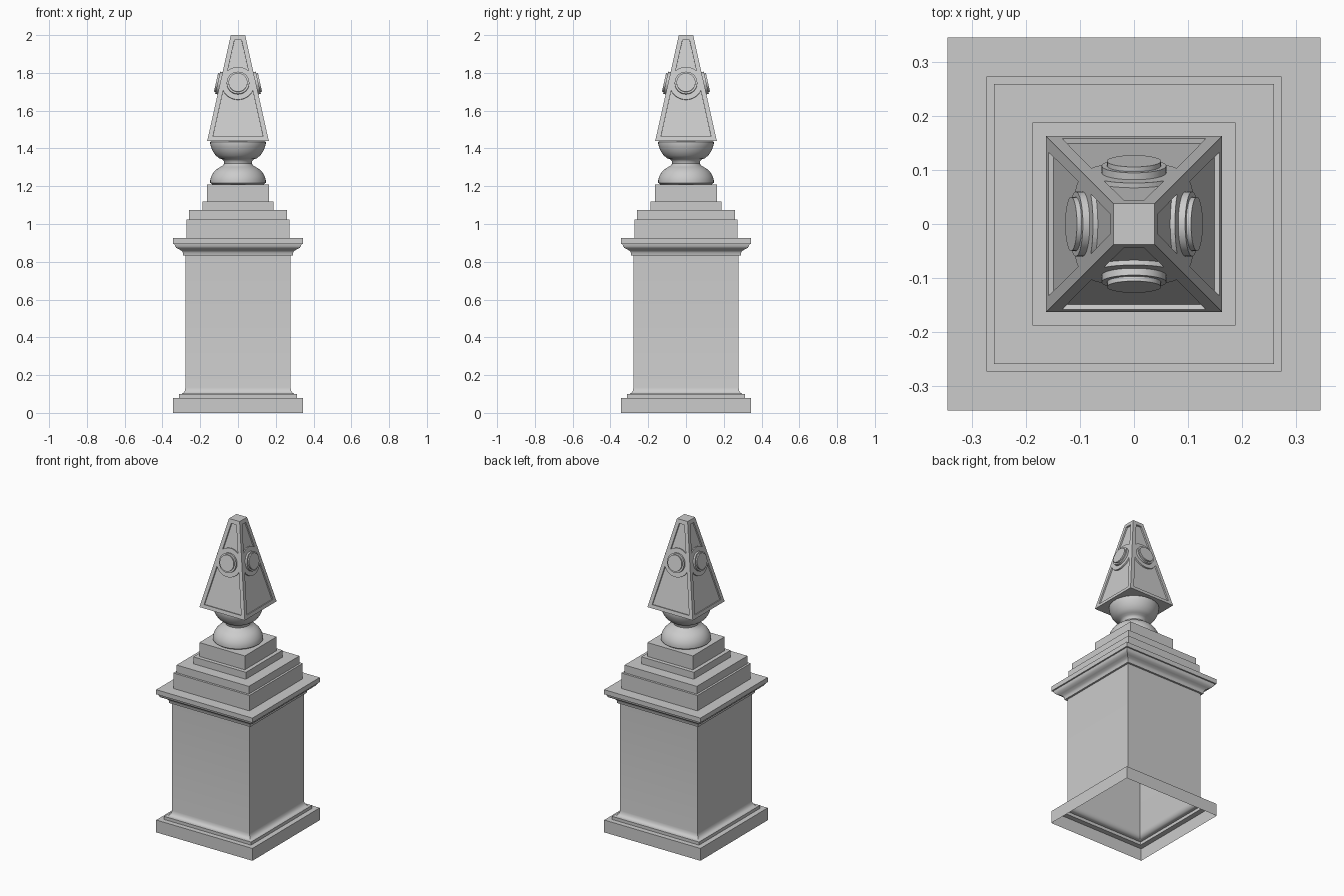
import bpy, bmesh, math
from mathutils import Matrix, Vector

cube = bpy.data.objects.get("Cube")
if cube:
    bpy.data.objects.remove(cube, do_unlink=True)

stone = bpy.data.materials.new("grey_stone")
stone.use_nodes = True
GREY = (0.6, 0.6, 0.6, 1)
stone.diffuse_color = GREY
stone.node_tree.nodes["Principled BSDF"].inputs["Base Color"].default_value = GREY


def finish(bm, name, smooth=True):
    bmesh.ops.recalc_face_normals(bm, faces=bm.faces)
    mesh = bpy.data.meshes.new(name)
    bm.to_mesh(mesh)
    bm.free()
    mesh.materials.append(stone)
    ob = bpy.data.objects.new(name, mesh)
    bpy.context.collection.objects.link(ob)
    bpy.ops.object.select_all(action='DESELECT')
    ob.select_set(True)
    bpy.context.view_layer.objects.active = ob
    if smooth:
        bpy.ops.object.shade_smooth_by_angle(angle=math.radians(35))
    return ob


def sweep(name, profile, sides, start=0.0, stretch=1.0, cap_bottom=False):
    """Turn a (radius, height) profile round z; four sides give a square plan."""
    bm = bmesh.new()
    rings = []
    for r, z in profile:
        angles = [start + math.tau * i / sides for i in range(sides)]
        rings.append([bm.verts.new((r * stretch * math.cos(a), r * stretch * math.sin(a), z))
                      for a in angles])
    for low, high in zip(rings, rings[1:]):
        for i in range(sides):
            j = (i + 1) % sides
            bm.faces.new((low[i], low[j], high[j], high[i]))
    bm.faces.new(rings[-1])
    if cap_bottom:
        bm.faces.new(rings[0][::-1])
    return finish(bm, name)


SQUARE = dict(sides=4, start=math.pi / 4, stretch=math.sqrt(2))

# Pedestal: hollow underneath, with base moulding, cornice and stepped top
base = [(.345, 0), (.345, .08), (.312, .08), (.312, .1), (.3, .1),
        (.289, .106), (.281, .118), (.278, .135)]
cornice = [(.278, .832), (.29, .832), (.292, .848), (.298, .858), (.312, .866),
           (.326, .873), (.334, .882), (.336, .895), (.345, .895), (.345, .925)]
steps = [(.273, .925), (.273, 1.025), (.259, 1.025), (.259, 1.075), (.188, 1.075),
         (.188, 1.12), (.163, 1.12), (.163, 1.21)]
sweep("pedestal", base + cornice + steps, **SQUARE)

# Turned neck: dome, waist and bowl
sweep("turned_neck", [(.137, 1.21), (.147, 1.218), (.147, 1.232), (.142, 1.252), (.13, 1.273),
                      (.114, 1.29), (.094, 1.302), (.08, 1.31), (.073, 1.32), (.075, 1.332),
                      (.084, 1.343), (.1, 1.348), (.118, 1.363), (.133, 1.384), (.143, 1.408),
                      (.147, 1.425), (.147, 1.434), (.138, 1.44)], 48)

# Obelisk
Z0, Z1, W0, W1 = 1.44, 2.0, .163, .038
obelisk = sweep("obelisk", [(W0, Z0), (W1, Z1)], cap_bottom=True, **SQUARE)

# Face frame: x across, y up the slope, z outward, centred on the medallion
MID = 1.745
SLOPE = (W0 - W1) / (Z1 - Z0)
TILT = math.atan(SLOPE)


def half_width(z):
    return W0 - SLOPE * (z - Z0)


def face_frame(k):
    return (Matrix.Rotation(k * math.pi / 2, 4, 'Z')
            @ Matrix.Translation((0, -half_width(MID), MID))
            @ Matrix.Rotation(math.pi / 2 - TILT, 4, 'X'))


def panel_outline(edge_z, radius=.088, border=.025, count=14):
    """Straight far edge, sloping sides and an arc around the medallion."""
    def side(z):
        return Vector((half_width(z) - border, (z - MID) / math.cos(TILT)))
    # walk along the sloping side until it meets the arc
    z, move = edge_z, (.0005 if edge_z < MID else -.0005)
    while side(z).length > radius:
        z += move
    corner, far = side(z), side(edge_z)
    a = math.atan2(corner.y, corner.x)
    b = math.copysign(math.pi, a) - a
    arc = [(radius * math.cos(a + (b - a) * i / count),
            radius * math.sin(a + (b - a) * i / count)) for i in range(count + 1)]
    return [(-far.x, far.y), (far.x, far.y)] + arc


# Sunken panels on all four faces
DEPTH = .009
bm = bmesh.new()
for k in range(4):
    frame = face_frame(k)
    for edge_z in (1.462, 1.975):
        outline = panel_outline(edge_z)
        back = [bm.verts.new(frame @ Vector((x, y, -DEPTH))) for x, y in outline]
        front = [bm.verts.new(frame @ Vector((x, y, DEPTH))) for x, y in outline]
        bm.faces.new(back)
        bm.faces.new(front)
        for i in range(len(outline)):
            j = (i + 1) % len(outline)
            bm.faces.new((back[i], back[j], front[j], front[i]))
cutter = finish(bm, "panel_cutter", smooth=False)
cutter.hide_render = True

cut = obelisk.modifiers.new("panels", 'BOOLEAN')
cut.operation = 'DIFFERENCE'
cut.solver = 'EXACT'
cut.object = cutter
bpy.ops.object.select_all(action='DESELECT')
obelisk.select_set(True)
bpy.context.view_layer.objects.active = obelisk
bpy.ops.object.modifier_apply(modifier=cut.name)
bpy.data.objects.remove(cutter, do_unlink=True)
bpy.ops.object.shade_smooth_by_angle(angle=math.radians(20))

# Two-tier round medallions
for k, label in enumerate(("front", "left", "back", "right")):
    bm = bmesh.new()
    for radius, top in ((.06, .013), (.05, .022)):
        height = top + .005
        bmesh.ops.create_cone(bm, cap_ends=True, segments=32, radius1=radius, radius2=radius,
                              depth=height,
                              matrix=face_frame(k) @ Matrix.Translation((0, 0, top - height / 2)))
    finish(bm, label + "_medallion")
